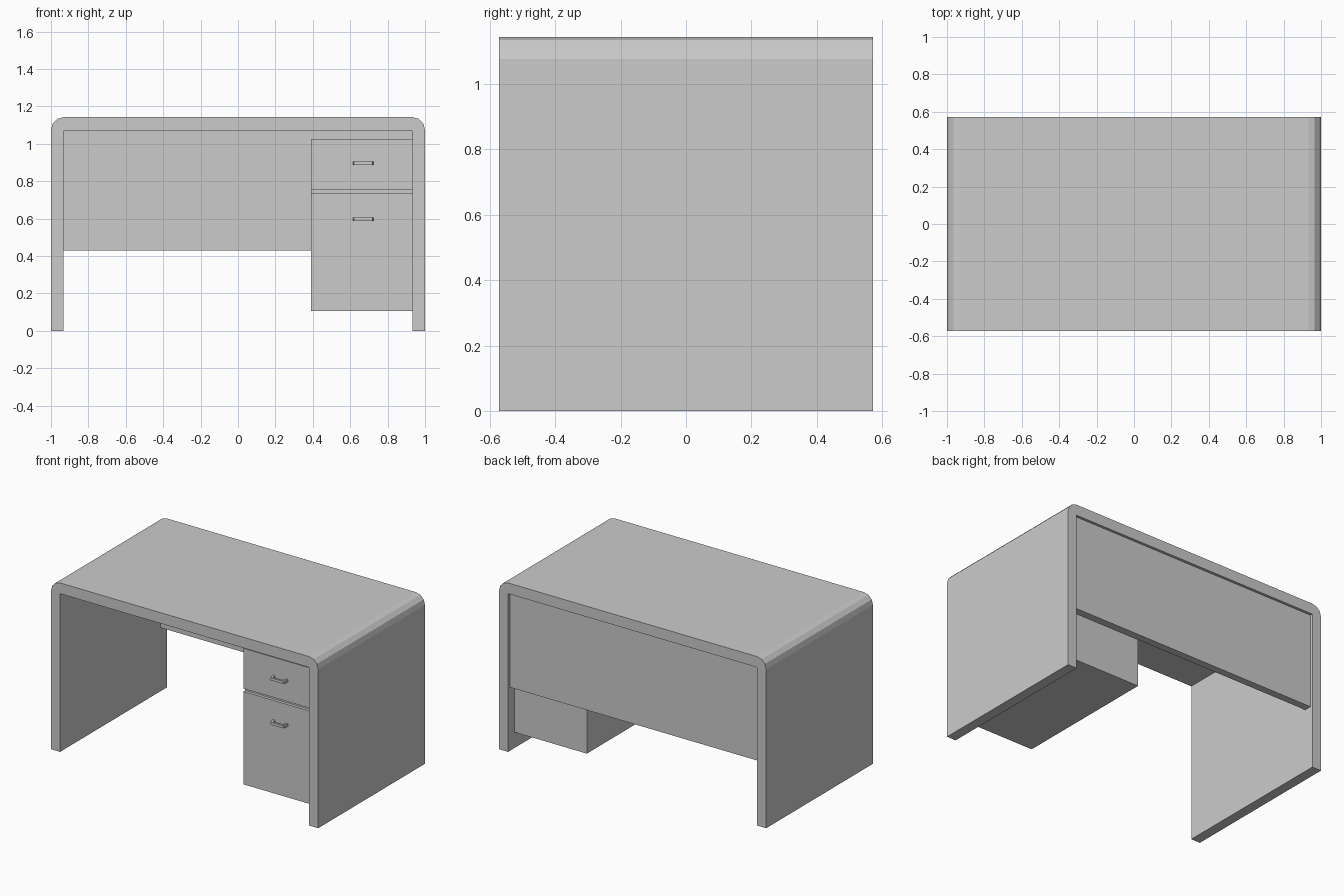
import bpy, bmesh, math

if "Cube" in bpy.data.objects:
    bpy.data.objects.remove(bpy.data.objects["Cube"])

mat = bpy.data.materials.new("plain grey")
mat.diffuse_color = (0.6, 0.6, 0.6, 1)
mat.use_nodes = True
mat.node_tree.nodes["Principled BSDF"].inputs["Base Color"].default_value = mat.diffuse_color


def extrude(name, profile, to3d, a, b):
    """Prism from a 2D outline; to3d maps (u, v, depth) to a point."""
    bm = bmesh.new()
    face = bm.faces.new([bm.verts.new(to3d(u, v, a)) for u, v in profile])
    out = bmesh.ops.extrude_face_region(bm, geom=[face])
    shift = to3d(0, 0, b)[0] - to3d(0, 0, a)[0], to3d(0, 0, b)[1] - to3d(0, 0, a)[1], to3d(0, 0, b)[2] - to3d(0, 0, a)[2]
    bmesh.ops.translate(bm, vec=shift, verts=[g for g in out["geom"] if isinstance(g, bmesh.types.BMVert)])
    bmesh.ops.recalc_face_normals(bm, faces=bm.faces)
    me = bpy.data.meshes.new(name)
    bm.to_mesh(me)
    bm.free()
    me.materials.append(mat)
    ob = bpy.data.objects.new(name, me)
    bpy.context.collection.objects.link(ob)
    return ob


def box(name, x, y, z):
    outline = [(x[0], z[0]), (x[1], z[0]), (x[1], z[1]), (x[0], z[1])]
    return extrude(name, outline, lambda u, v, d: (u, d, v), *y)


# Desk shell: top and both side panels as one waterfall profile
T, H, D = 0.068, 1.143, 0.571
arc = [(1 - T + T * math.cos(math.radians(a)), H - T + T * math.sin(math.radians(a))) for a in (0, 30, 60, 90)]
half = [(1 - T, H - T - 0.005), (1 - T, 0), (1, 0)] + arc
shell = half + [(-x, z) for x, z in reversed(half)]
extrude("desk_shell", shell, lambda u, v, d: (u, d, v), -D, D)

# Back modesty panel
box("modesty_panel", (-0.932, 0.932), (0.503, 0.553), (0.43, 1.07))

# Drawer pedestal
box("pedestal_body", (0.39, 0.932), (-0.48, 0.503), (0.107, 1.027))

# Drawer fronts and bar handles
for label, z0, z1, hz in (("upper", 0.755, 1.027, 0.897), ("lower", 0.107, 0.735, 0.597)):
    box(label + "_drawer_front", (0.39, 0.932), (-0.50, -0.48), (z0, z1))
    outer = [(0.614, -0.50), (0.62, -0.54), (0.718, -0.54), (0.724, -0.50)]
    inner = [(0.71, -0.50), (0.706, -0.527), (0.632, -0.527), (0.628, -0.50)]
    extrude(label + "_handle", outer + inner, lambda u, v, d: (u, v, d), hz - 0.009, hz + 0.009)
